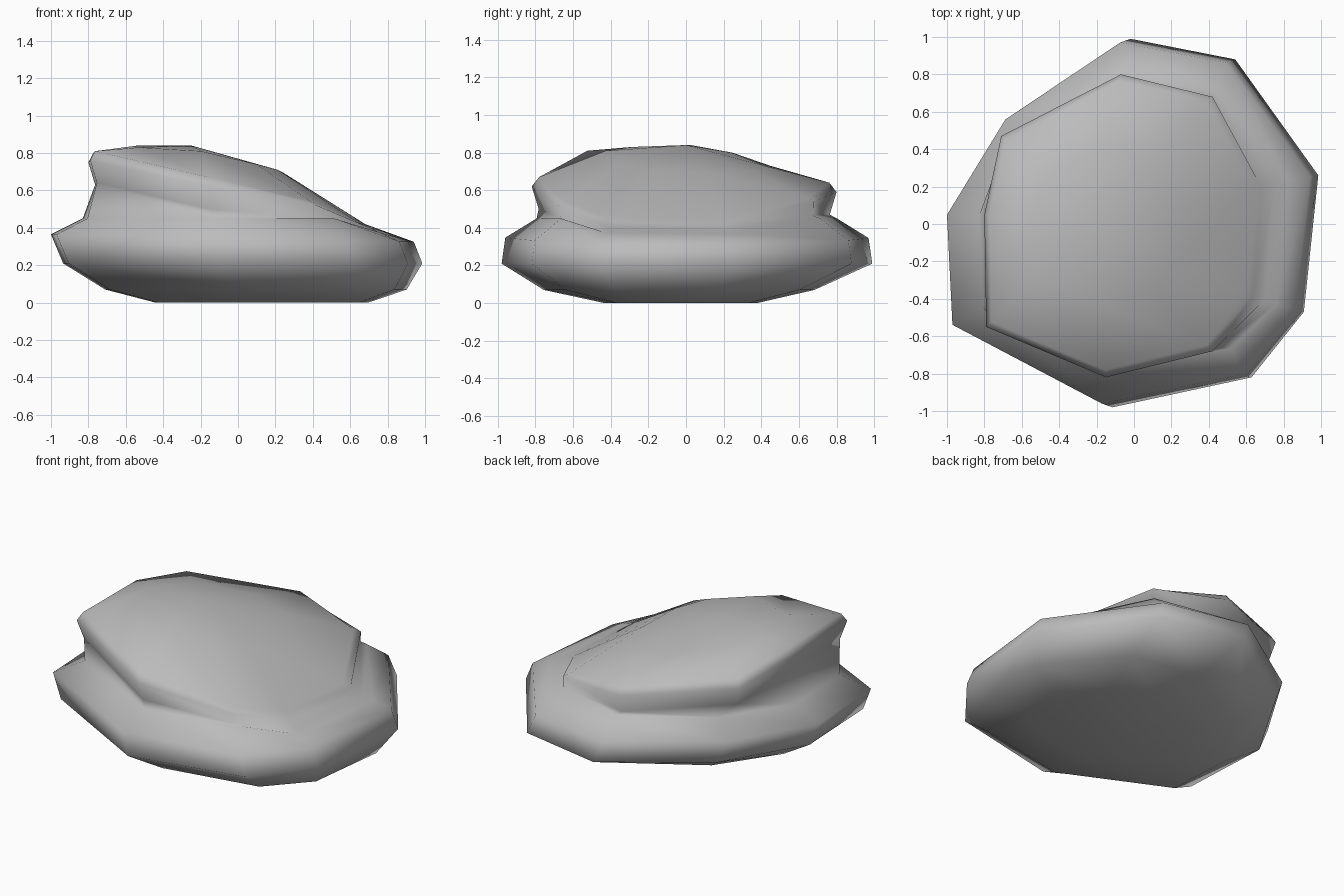
import bpy
import bmesh
from mathutils import Vector

default_cube = bpy.data.objects.get("Cube")
if default_cube:
    bpy.data.objects.remove(default_cube, do_unlink=True)

# Columns around the boulder:
# widest outline (x, y), upper lip (x, y, z), shoulder height, overhang weight
columns = [
    ((-.05, .99), (-.07, .80, .59), .73, 1),
    ((.53, .88), (.42, .68, .54), .70, .4),
    ((.99, .26), (.68, .20, .42), .70, 0),
    ((.91, -.47), (.64, -.38, .43), .71, 0),
    ((.62, -.82), (.42, -.68, .52), .74, .4),
    ((-.15, -.98), (-.15, -.82, .62), .81, 1),
    ((-.97, -.55), (-.79, -.55, .76), .83, 1),
    ((-1, .05), (-.80, .05, .75), .84, 1),
    ((-.68, .57), (-.71, .47, .68), .80, 1),
]
crown = Vector((-.25, 0, .84))


def column_points(outline, lip, shoulder_height, overhang):
    """Points of one column, from the base up to the shoulder."""
    x, y = outline
    lip = Vector(lip)
    base = Vector((x * .57 + .13, y * .41 - .03, 0))
    underside = Vector((x * .81 + .1, y * .73 - .04, .07))
    belly = Vector((x * .965 + .03, y, .21))
    rim = Vector((x * .975 - .025, y * .98, .345 - x * .02))
    ledge = Vector((x * .83, y * .81, min(.45, lip.z - .03)))
    if overhang == 0:
        ledge = rim.lerp(lip, .45)
    # The undercut fades away where the overhang weight is low
    undercut = Vector((lip.x * .955, lip.y * .955, lip.z - .12))
    groove = ledge.lerp(lip, .5).lerp(undercut, overhang)
    shoulder = crown.lerp(lip, .52)
    shoulder.z = shoulder_height
    brow = lip.lerp(shoulder, .1)
    brow.z = max(brow.z, lip.z + .05 * overhang)
    return [base, underside, belly, rim, ledge, groove, lip, brow, shoulder]


# Skin the columns into one closed boulder
bm = bmesh.new()
grid = [[bm.verts.new(p) for p in column_points(*c)] for c in columns]
top = bm.verts.new(crown)
for i, column in enumerate(grid):
    following = grid[(i + 1) % len(grid)]
    for j in range(len(column) - 1):
        bm.faces.new((column[j], column[j + 1], following[j + 1], following[j]))
    bm.faces.new((column[-1], top, following[-1]))
bm.faces.new([column[0] for column in grid])
bmesh.ops.recalc_face_normals(bm, faces=bm.faces)
for face in bm.faces:
    face.smooth = True

mesh = bpy.data.meshes.new("boulder")
bm.to_mesh(mesh)
bm.free()
boulder = bpy.data.objects.new("boulder", mesh)
bpy.context.collection.objects.link(boulder)

# Plain grey stone
stone = bpy.data.materials.new("grey_stone")
stone.use_nodes = True
colour = (.5, .5, .5, 1)
stone.diffuse_color = colour
stone.node_tree.nodes["Principled BSDF"].inputs["Base Color"].default_value = colour
mesh.materials.append(stone)
